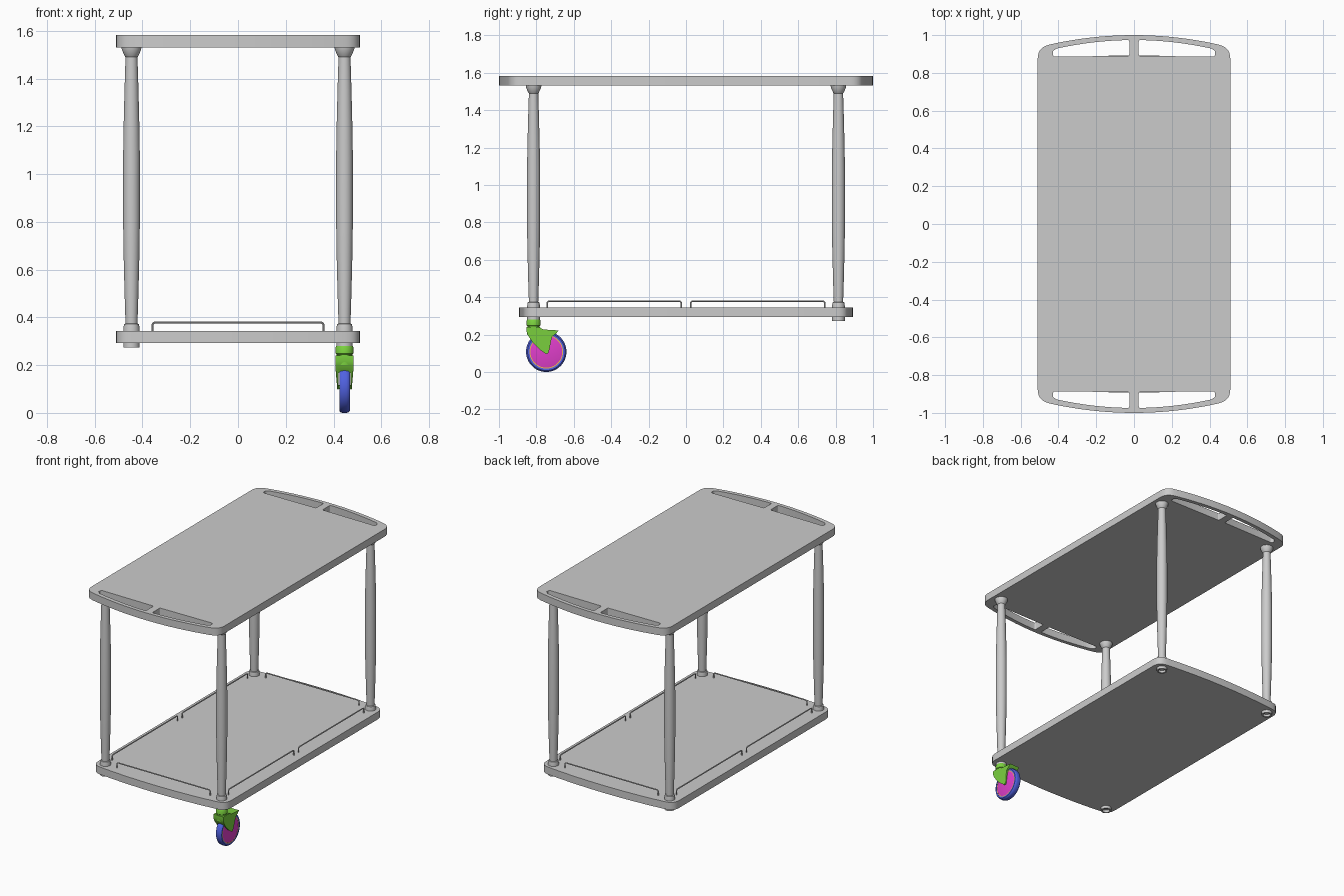
import bpy, bmesh, math
from mathutils import Matrix, Vector

if "Cube" in bpy.data.objects:
    bpy.data.objects.remove(bpy.data.objects["Cube"])

LEG_X, LEG_Y = 0.446, 0.815


def paint(obj, name, rgb):
    mat = bpy.data.materials.get(name) or bpy.data.materials.new(name)
    mat.diffuse_color = (*rgb, 1)
    mat.use_nodes = True
    mat.node_tree.nodes["Principled BSDF"].inputs["Base Color"].default_value = mat.diffuse_color
    obj.data.materials.append(mat)


def finish(obj, angle=35):
    bpy.ops.object.select_all(action='DESELECT')
    obj.select_set(True)
    bpy.context.view_layer.objects.active = obj
    if obj.type == 'CURVE':
        bpy.ops.object.convert(target='MESH')
        obj = bpy.context.view_layer.objects.active
        bm = bmesh.new()
        bm.from_mesh(obj.data)
        bmesh.ops.remove_doubles(bm, verts=bm.verts, dist=1e-5)
        bmesh.ops.recalc_face_normals(bm, faces=bm.faces)
        bm.to_mesh(obj.data)
        bm.free()
    bpy.ops.object.shade_smooth_by_angle(angle=math.radians(angle))
    return obj


def mesh_object(name, bm):
    bmesh.ops.recalc_face_normals(bm, faces=bm.faces)
    me = bpy.data.meshes.new(name)
    bm.to_mesh(me)
    bm.free()
    obj = bpy.data.objects.new(name, me)
    bpy.context.collection.objects.link(obj)
    return obj


def lathe(name, profile, matrix, closed=False, steps=40):
    """Spin (radius, height) points about z, then place with matrix."""
    bm = bmesh.new()
    vs = [bm.verts.new((r, 0, h)) for r, h in profile]
    edges = [bm.edges.new(p) for p in zip(vs, vs[1:])]
    if closed:
        edges.append(bm.edges.new((vs[-1], vs[0])))
    bmesh.ops.spin(bm, geom=vs + edges, cent=(0, 0, 0), axis=(0, 0, 1),
                   angle=2 * math.pi, steps=steps, use_merge=False)
    bmesh.ops.remove_doubles(bm, verts=bm.verts, dist=1e-5)
    bm.transform(matrix)
    return finish(mesh_object(name, bm))


def curve_object(name, loops, cyclic, **settings):
    cu = bpy.data.curves.new(name, 'CURVE')
    for key, value in settings.items():
        setattr(cu, key, value)
    for pts in loops:
        sp = cu.splines.new('POLY')
        sp.points.add(len(pts) - 1)
        for p, co in zip(sp.points, pts):
            p.co = (*co, 1)
        sp.use_cyclic_u = cyclic
    obj = bpy.data.objects.new(name, cu)
    bpy.context.collection.objects.link(obj)
    return obj


def rounded(points, radii, cyclic=True, n=6):
    """Replace each corner by a quadratic curve reaching radius along its edges."""
    out, m = [], len(points)
    for i, (p, r) in enumerate(zip(points, radii)):
        p = Vector(p)
        if r == 0 or (not cyclic and i in (0, m - 1)):
            out.append(p)
            continue
        a = p + (Vector(points[i - 1]) - p).normalized() * r
        b = p + (Vector(points[(i + 1) % m]) - p).normalized() * r
        out += [a * (1 - t) ** 2 + p * 2 * t * (1 - t) + b * t * t
                for t in (k / n for k in range(n + 1))]
    return out


def bow(x, length, k):
    return length - k * x * x


# Boards with bowed ends and rounded corners
def board(name, z, length, k, slots=False):
    w = 0.51
    xs = [w - 2 * w * i / 24 for i in range(25)]
    end = [(x, bow(x, length, k), 0) for x in xs]
    # corner rounding replaces the outermost bow points
    end = [(w, bow(w, length, k), 0)] + end[2:-2] + [(-w, bow(w, length, k), 0)]
    pts = end + [(-x, -y, 0) for x, y, _ in end]
    radii = [0.06 if abs(p[0]) == w else 0 for p in pts]
    loops = [rounded(pts, radii)]
    if slots:
        top = [0.025 + 0.385 * i / 8 for i in range(9)]
        hole = [(0.43, 0.886, 0), (0.025, 0.89, 0)]
        hole += [(x, 0.974 - 0.27 * x * x, 0) for x in top] + [(0.43, 0.915, 0)]
        rad = [0.015, 0.008, 0.008] + [0] * 8 + [0.008]
        hole = rounded(hole, rad, n=3)
        loops += [[(sx * p.x, sy * p.y, 0) for p in hole]
                  for sx in (1, -1) for sy in (1, -1)]
    obj = curve_object(name, loops, True, dimensions='2D', fill_mode='BOTH',
                       extrude=0.0255)
    obj.location.z = z
    finish(obj)


board("top_board", 1.556, 1.0, 0.25, slots=True)
board("lower_board", 0.318, 0.893, 0.12)

# Turned legs with hollow foot sockets
leg_profile = [(0, 0.29), (0.024, 0.29), (0.024, 0.273), (0.034, 0.273),
               (0.034, 0.355), (0.031, 0.372), (0.025, 0.374), (0.029, 0.5),
               (0.033, 0.66), (0.035, 0.8), (0.035, 1.07), (0.033, 1.2),
               (0.029, 1.36), (0.025, 1.49), (0.028, 1.493), (0.04, 1.52),
               (0.042, 1.532), (0, 1.532)]
for sx, side in ((1, "right"), (-1, "left")):
    for sy, end in ((1, "back"), (-1, "front")):
        lathe(f"{end}_{side}_leg", leg_profile,
              Matrix.Translation((sx * LEG_X, sy * LEG_Y, 0)), steps=32)


# Thin guard rails around the lower board
def rail(name, a, b):
    pts = [(*a, 0.335), (*a, 0.379), (*b, 0.379), (*b, 0.335)]
    path = rounded(pts, [0, 0.014, 0.014, 0], cyclic=False, n=5)
    finish(curve_object(name, [path], False, dimensions='3D', bevel_depth=0.0042,
                        bevel_resolution=2, use_fill_caps=True))


for s, end, side in ((1, "back", "right"), (-1, "front", "left")):
    rail(f"{end}_rail", (-0.358, s * LEG_Y), (0.358, s * LEG_Y))
    for t, half in ((1, "back"), (-1, "front")):
        rail(f"{side}_{half}_rail", (s * LEG_X, t * 0.025), (s * LEG_X, t * 0.742))

# Caster wheel: tyre, trim ring, hub
axle = Matrix.Translation((LEG_X, -0.747, 0.108)) @ Matrix.Rotation(math.pi / 2, 4, 'Y')
tyre = lathe("caster_tyre", [(0.09, -0.021), (0.1, -0.022), (0.106, -0.016),
             (0.108, -0.008), (0.108, 0.008), (0.106, 0.016), (0.1, 0.022),
             (0.09, 0.021)], axle, closed=True, steps=48)
paint(tyre, "blue", (0.08, 0.12, 0.75))
trim = lathe("caster_trim_ring", [(0.085, -0.02), (0.091, -0.02), (0.091, 0.02),
             (0.085, 0.02)], axle, closed=True, steps=48)
paint(trim, "orange", (0.9, 0.45, 0.1))
hub = lathe("caster_hub", [(0, -0.021), (0.08, -0.021), (0.086, -0.019),
            (0.086, 0.019), (0.08, 0.021), (0, 0.021)], axle, steps=48)
paint(hub, "magenta", (0.75, 0.05, 0.6))

# Caster stem
stem = lathe("caster_stem", [(0, 0.2), (0.036, 0.2), (0.037, 0.236), (0.033, 0.24),
             (0.033, 0.245), (0.037, 0.249), (0.037, 0.275), (0.033, 0.282),
             (0, 0.282)], Matrix.Translation((LEG_X, -LEG_Y, 0)))
# Caster fork: side profile extruded across, narrowed downward, cut for the wheel
side = [(-0.852, 0.24), (-0.785, 0.24), (-0.765, 0.228), (-0.735, 0.225),
        (-0.68, 0.222), (-0.695, 0.205), (-0.715, 0.19), (-0.722, 0.165),
        (-0.73, 0.12), (-0.738, 0.098), (-0.75, 0.097), (-0.785, 0.122),
        (-0.82, 0.158), (-0.845, 0.195), (-0.852, 0.215)]
bm = bmesh.new()
face = bm.faces.new([bm.verts.new((-1, y, z)) for y, z in side])
new = bmesh.ops.extrude_face_region(bm, geom=[face])["geom"]
bmesh.ops.translate(bm, vec=(2, 0, 0), verts=[g for g in new if isinstance(g, bmesh.types.BMVert)])
for v in bm.verts:
    half = 0.030 + 0.008 * min(1, (v.co.z - 0.097) / 0.09)
    v.co.x = LEG_X + v.co.x * half
fork = mesh_object("caster_fork", bm)
cutter = lathe("wheel_clearance_cutter", [(0, -0.026), (0.098, -0.026), (0.108, -0.016),
               (0.111, 0), (0.108, 0.016), (0.098, 0.026), (0, 0.026)], axle)
cutter.hide_render = True
cut = fork.modifiers.new("wheel_gap", 'BOOLEAN')
cut.operation, cut.solver, cut.object = 'DIFFERENCE', 'EXACT', cutter
bpy.context.view_layer.objects.active = fork
bpy.ops.object.modifier_apply(modifier=cut.name)
bpy.data.objects.remove(cutter)
finish(fork)
# Axle pin through the fork tips
pin = lathe("caster_axle", [(0, -0.031), (0.008, -0.031), (0.008, 0.031), (0, 0.031)],
            axle, steps=16)
for part in (stem, fork, pin):
    paint(part, "green", (0.2, 0.65, 0.05))
